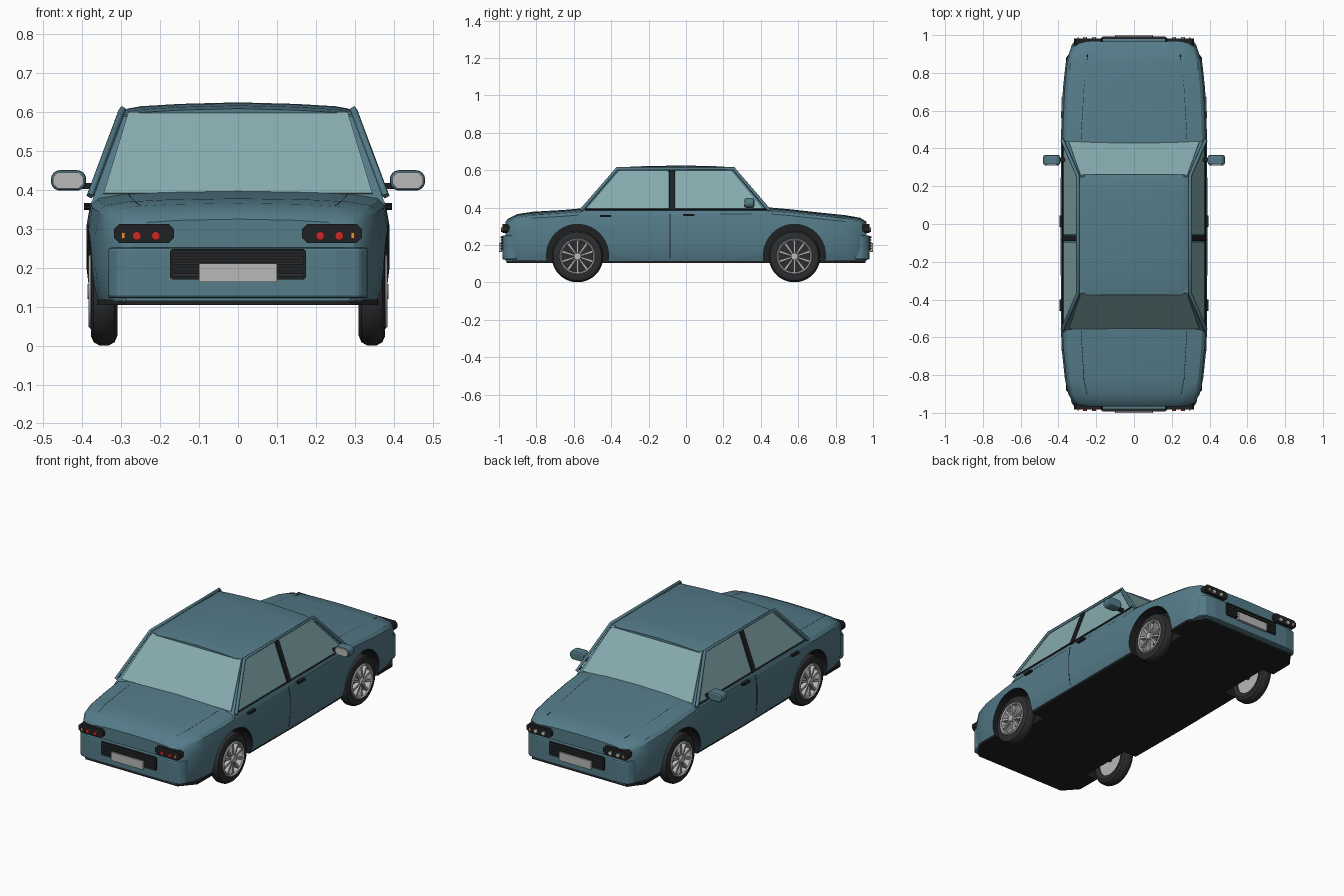
import bpy, bmesh, math
from mathutils import Vector

if "Cube" in bpy.data.objects:
    bpy.data.objects.remove(bpy.data.objects["Cube"])


def material(name, r, g, b):
    m = bpy.data.materials.new(name)
    m.diffuse_color = (r, g, b, 1)
    m.use_nodes = True
    m.node_tree.nodes["Principled BSDF"].inputs["Base Color"].default_value = m.diffuse_color
    return m


PAINT = material("paint", 0.09, 0.20, 0.25)
GLASS = material("glass", 0.24, 0.41, 0.43)
BLACK = material("black", 0.014, 0.015, 0.017)
RUBBER = material("rubber", 0.025, 0.027, 0.029)
SILVER = material("silver", 0.48, 0.48, 0.48)
RED = material("red_lens", 0.6, 0.02, 0.02)
AMBER = material("amber_lens", 0.8, 0.3, 0.03)
WHITE = material("white_lens", 0.85, 0.85, 0.85)


def finish(bm, name, mat, smooth=None, bevel=0):
    bmesh.ops.recalc_face_normals(bm, faces=bm.faces)
    me = bpy.data.meshes.new(name)
    bm.to_mesh(me)
    bm.free()
    ob = bpy.data.objects.new(name, me)
    bpy.context.collection.objects.link(ob)
    me.materials.append(mat)
    if bevel:
        b = ob.modifiers.new("bevel", 'BEVEL')
        b.width, b.segments = bevel, 2
    if smooth:
        shade(ob, smooth)
    return ob


def activate(ob):
    bpy.ops.object.select_all(action='DESELECT')
    ob.select_set(True)
    bpy.context.view_layer.objects.active = ob


def shade(ob, deg):
    activate(ob)
    bpy.ops.object.shade_smooth_by_angle(angle=math.radians(deg))


def prism(name, polys, d0, d1, axis, mat, **kw):
    """Extrude one or more 2D outlines along an axis."""
    to3 = {'x': lambda a, b, d: (d, a, b), 'y': lambda a, b, d: (a, d, b), 'z': lambda a, b, d: (a, b, d)}[axis]
    bm = bmesh.new()
    for p in polys:
        rings = [[bm.verts.new(to3(a, b, d)) for a, b in p] for d in (d0, d1)]
        bridge(bm, rings)
        bm.faces.new(rings[0])
        bm.faces.new(rings[1])
    return finish(bm, name, mat, **kw)


def bridge(bm, rings, loop=False):
    n = len(rings[0])
    pairs = list(zip(rings, rings[1:])) + ([(rings[-1], rings[0])] if loop else [])
    for r, s in pairs:
        for i in range(n):
            bm.faces.new((r[i], r[(i + 1) % n], s[(i + 1) % n], s[i]))


def loft(name, sections, mat, smooth=None):
    """Skin half sections (y, [(x, z)...]) mirrored about x = 0."""
    bm = bmesh.new()
    rings = []
    for y, half in sections:
        ring = half + [(-x, z) for x, z in reversed(half) if x > 0]
        rings.append([bm.verts.new((x, y, z)) for x, z in ring])
    bridge(bm, rings)
    bm.faces.new(rings[0])
    bm.faces.new(rings[-1])
    return finish(bm, name, mat, smooth)


def lathe(name, profile, c, side, mat, n=40):
    """Spin a closed (x, radius) profile about the wheel axis."""
    bm = bmesh.new()
    rings = [[bm.verts.new((side * x, c[0] + r * math.cos(t), c[1] + r * math.sin(t))) for x, r in profile]
             for t in (2 * math.pi * i / n for i in range(n))]
    bridge(bm, rings, True)
    return finish(bm, name, mat, 35)


def panel(name, pts, mat, half=0.004):
    """Thin slab from a flat outline in space."""
    p = [Vector(q) for q in pts]
    n = (p[1] - p[0]).cross(p[-1] - p[0]).normalized() * half
    bm = bmesh.new()
    rings = [[bm.verts.new(q + s * n) for q in p] for s in (-1, 1)]
    bridge(bm, rings)
    bm.faces.new(rings[0])
    bm.faces.new(rings[1])
    return finish(bm, name, mat)


def tube(name, pts, r, mat):
    cu = bpy.data.curves.new(name, 'CURVE')
    cu.dimensions, cu.bevel_depth, cu.bevel_resolution, cu.use_fill_caps = '3D', r, 0, True
    sp = cu.splines.new('POLY')
    sp.points.add(len(pts) - 1)
    for p, q in zip(sp.points, pts):
        p.co = (*q, 1)
    cu.materials.append(mat)
    bpy.context.collection.objects.link(bpy.data.objects.new(name, cu))


def circle(a, b, r, n=24):
    return [(a + r * math.cos(2 * math.pi * i / n), b + r * math.sin(2 * math.pi * i / n)) for i in range(n)]


def box(a0, a1, b0, b1, c=0):
    if not c:
        return [(a0, b0), (a1, b0), (a1, b1), (a0, b1)]
    return [(a0 + c, b0), (a1 - c, b0), (a1, b0 + c), (a1, b1 - c), (a1 - c, b1), (a0 + c, b1), (a0, b1 - c), (a0, b0 + c)]


# lower body
stations = [(-.965, .30, .325), (-.95, .32, .342), (-.90, .348, .366), (-.82, .366, .378), (-.65, .384, .388),
            (-.55, .387, .397), (-.2, .388, .397), (.2, .388, .40), (.43, .387, .402), (.55, .384, .392),
            (.72, .376, .373), (.85, .362, .36), (.93, .335, .346), (.965, .305, .325)]
body = loft("body", [(y, [(0, t), (.5 * w, t - .003), (.76 * w, t - .008), (.93 * w, t - .018), (.975 * w, t - .034),
                          (w, t - .09), (w, .2), (.985 * w, .15), (.955 * w, .115), (0, .115)])
                     for y, w, t in stations], PAINT)
floor = prism("underfloor", [[(.29, -.96), (.36, -.88), (.368, 0), (.36, .88), (.30, .96),
                              (-.30, .96), (-.36, .88), (-.368, 0), (-.36, -.88), (-.29, -.96)]], .104, .118, 'z', BLACK)

# wheel arches
for s in (-1, 1):
    for y in (-.58, .58):
        cutter = prism("arch_cutter", [circle(y, .145, .166, 40)], s * .285, s * .5, 'x', BLACK)
        cutter.hide_render = True
        for ob in (body, floor):
            activate(ob)
            m = ob.modifiers.new("arch", 'BOOLEAN')
            m.operation, m.solver, m.object = 'DIFFERENCE', 'EXACT', cutter
            m.material_mode = 'TRANSFER'
            bpy.ops.object.modifier_apply(modifier=m.name)
        bpy.data.objects.remove(cutter)
shade(body, 32)


# cabin planes as a function of height
def side_x(z): return .374 - (z - .38) * .373
def rear_y(z): return -.56 + (z - .38) * .886
def front_y(z): return .44 - (z - .38) * .864


bm = bmesh.new()
for z in (.36, .60):
    for s in (-1, 1):
        for fy in (rear_y, front_y):
            bm.verts.new((s * (side_x(z) - .002), fy(z), z))
bmesh.ops.convex_hull(bm, input=bm.verts)
finish(bm, "cabin", PAINT)

# roof
loft("roof", [(y, [(0, h), (.15, h - .004), (.25, h - .010), (.283, h - .016), (.297, h - .024), (.292, .594), (0, .594)])
              for y, h in ((-.375, .609), (-.33, .617), (-.2, .623), (0, .625), (.15, .622), (.23, .617), (.262, .609))],
     PAINT, 35)

# windscreens
for name, fy, o in (("rear_window", rear_y, -.002), ("windscreen", front_y, .002)):
    panel(name, [(x, fy(z) + o, z) for x, z in ((-.345, .39), (.345, .39), (.282, .597), (-.282, .597))], GLASS)

for s in (-1, 1):
    # side windows, frame and centre pillar
    for name, outline in (("rear_side_window", [(rear_y(.39) + .02, .39), (-.095, .39), (-.095, .597), (rear_y(.597) + .012, .597)]),
                          ("front_side_window", [(-.055, .39), (front_y(.39) - .02, .39), (front_y(.597) - .012, .597), (-.055, .597)])):
        panel(name, [(s * side_x(z), y, z) for y, z in outline], GLASS)
    panel("centre_pillar", [(s * (side_x(z) + .003), y, z) for y, z in ((-.09, .385), (-.06, .385), (-.06, .60), (-.09, .60))], BLACK, .006)
    tube("window_frame", [(s * .38, -.56, .385), (s * .297, -.368, .607), (s * .297, .255, .607), (s * .38, .445, .385)], .010, PAINT)
    tube("window_seal", [(s * .376, -.54, .39), (s * .376, .43, .39)], .005, BLACK)
    # door seam, handles, boot and bonnet seams
    prism("door_seam", [[(s * x, z) for x, z in ((.371, .118), (.383, .15), (.3892, .2), (.3892, .308), (.3795, .364), (.36, .385), (.35, .12))]],
          -.087, -.083, 'y', BLACK)
    for y, z in ((-.43, .355), (.015, .36)):
        prism("door_handle", [box(y - .03, y + .03, z - .006, z + .006, .003)], s * .37, s * .395, 'x', BLACK)
    tube("boot_seam", [(s * .28, -.57, .387), (s * .275, -.65, .380), (s * .265, -.82, .370), (s * .25, -.90, .358)], .0018, BLACK)
    tube("bonnet_seam", [(s * .28, .45, .392), (s * .275, .55, .384), (s * .265, .72, .365), (s * .245, .90, .346)], .0018, BLACK)
    # door mirrors
    prism("mirror_housing", [box(*sorted((s * .39, s * .481)), .398, .451, .014)], .313, .365, 'y', PAINT, bevel=.010)
    prism("mirror_face", [box(*sorted((s * .397, s * .475)), .404, .445, .012)], .309, .315, 'y', SILVER)
    prism("mirror_arm", [box(*sorted((s * .36, s * .40)), .402, .418)], .33, .35, 'y', BLACK)

# wheels
for s in (-1, 1):
    for y in (-.58, .58):
        c = (y, .139)
        lathe("tyre", [(.315, .09), (.31, .114), (.317, .130), (.331, .138), (.357, .138), (.371, .130),
                       (.378, .114), (.374, .093)], c, s, RUBBER)
        lathe("rim", [(.322, .093), (.379, .096), (.384, .091), (.378, .084), (.345, .082), (.325, .086)], c, s, SILVER)
        prism("wheel_disc_outer", [circle(*c, .09, 32)], s * .335, s * .342, 'x', RUBBER)
        prism("wheel_disc_inner", [circle(*c, .092, 32)], s * .322, s * .334, 'x', SILVER)
        spokes = []
        for i in range(10):
            t = 2 * math.pi * i / 10 + math.pi / 2
            u, v = (math.cos(t), math.sin(t)), (-math.sin(t), math.cos(t))
            spokes.append([(c[0] + r * u[0] + w * v[0], c[1] + r * u[1] + w * v[1])
                           for r, w in ((.012, -.004), (.088, -.007), (.088, .007), (.012, .004))])
        prism("spokes", spokes, s * .352, s * .376, 'x', SILVER)
        prism("hub", [circle(*c, .02)], s * .335, s * .387, 'x', SILVER, bevel=.003)
    for y in (-.58, .58):
        prism("axle", [circle(y, .139, .012, 12)], s * .27, s * .33, 'x', BLACK)

# both ends: bumper, grille, number plate and lamps
for e, end, lens in ((-1, "rear", RED), (1, "front", WHITE)):
    half = [(.25, .982), (.312, .972), (.332, .945), (.335, .90)]
    plan = half + [(-x, y) for x, y in reversed(half)]
    prism(end + "_bumper", [[(x, e * y) for x, y in plan]], .122, .252, 'z', PAINT, bevel=.008)
    prism(end + "_grille", [box(-.175, .175, .17, .248, .006)], e * .96, e * .987, 'y', BLACK)
    prism(end + "_grille_slats", [box(-.168, .168, z, z + .007) for z in (.178, .193, .208, .223, .238)],
          e * .98, e * .992, 'y', RUBBER)
    prism(end + "_number_plate", [box(-.1, .1, .163, .211, .002)], e * .985, e * 1.0, 'y', SILVER)
    for s in (-1, 1):
        prism(end + "_lamp_housing", [box(*sorted((s * .165, s * .318)), .264, .312, .012)], e * .94, e * .982, 'y', BLACK)
        prism(end + "_lamps", [circle(s * x, .282, .011) for x in (.211, .26)], e * .97, e * .989, 'y', lens)
        prism(end + "_indicator", [box(*sorted((s * .29, s * .299)), .275, .291)], e * .97, e * .987, 'y', AMBER)
